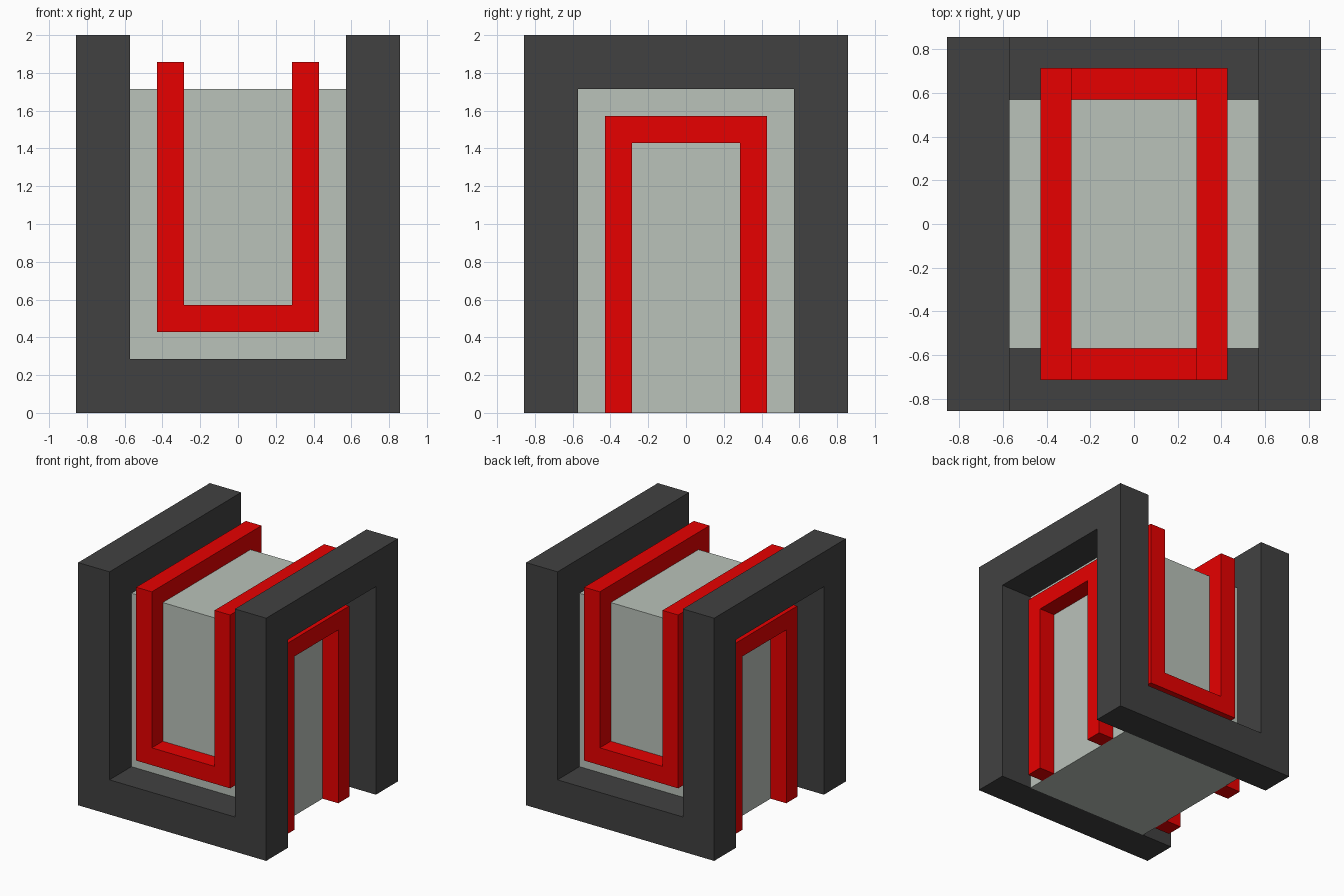
import bpy, bmesh
from mathutils import Vector

cube = bpy.data.objects.get("Cube")
if cube:
    bpy.data.objects.remove(cube, do_unlink=True)

U = 1 / 7  # base module


def material(name, rgb):
    m = bpy.data.materials.new(name)
    m.use_nodes = True
    m.diffuse_color = (*rgb, 1)
    bsdf = m.node_tree.nodes["Principled BSDF"]
    bsdf.inputs["Base Color"].default_value = (*rgb, 1)
    bsdf.inputs["Roughness"].default_value = 0.8
    return m


DARK = material("charcoal", (0.053, 0.053, 0.053))
RED = material("red", (0.8, 0.0, 0.0))
GREY = material("pale grey", (0.49, 0.54, 0.49))


def prism(name, points, axis, start, end, mat):
    """Extrude a module-unit profile (across, z) along the x or y axis."""
    def place(a, z, d):
        return Vector((a, d, z) if axis == "y" else (d, a, z)) * U
    bm = bmesh.new()
    face = bm.faces.new([bm.verts.new(place(a, z, start)) for a, z in points])
    ext = bmesh.ops.extrude_face_region(bm, geom=[face])
    moved = [v for v in ext["geom"] if isinstance(v, bmesh.types.BMVert)]
    bmesh.ops.translate(bm, verts=moved, vec=place(0, 0, end - start))
    bmesh.ops.recalc_face_normals(bm, faces=bm.faces)
    mesh = bpy.data.meshes.new(name)
    bm.to_mesh(mesh)
    bm.free()
    mesh.materials.append(mat)
    obj = bpy.data.objects.new(name, mesh)
    bpy.context.collection.objects.link(obj)


def staple(outer, inner, tip, bar_in, bar_out):
    """U-shaped profile: two legs joined by a bar."""
    return [(-outer, tip), (-outer, bar_out), (outer, bar_out), (outer, tip),
            (inner, tip), (inner, bar_in), (-inner, bar_in), (-inner, tip)]


def rect(a0, a1, z0, z1):
    return [(a0, z0), (a1, z0), (a1, z1), (a0, z1)]


# Solid centre block
prism("core_block", rect(-4, 4, 0, 12), "y", -4, 4, GREY)

# Upright U frames and red U bands on the front and back
for side, s in (("front", -1), ("back", 1)):
    prism(side + "_frame", staple(6, 4, 14, 2, 0), "y", 4 * s, 6 * s, DARK)
    prism(side + "_band", staple(3, 2, 13, 4, 3), "y", 4 * s, 5 * s, RED)

# Upper rails, red top strips and inverted red bands on both sides
for side, s in (("left", 1), ("right", -1)):
    prism(side + "_rail", rect(4 * s, 6 * s, 12, 14), "y", -4, 4, DARK)
    prism(side + "_top_strip", rect(2 * s, 3 * s, 12, 13), "y", -4, 4, RED)
    prism(side + "_band", staple(3, 2, 0, 10, 11), "x", 4 * s, 5 * s, RED)
